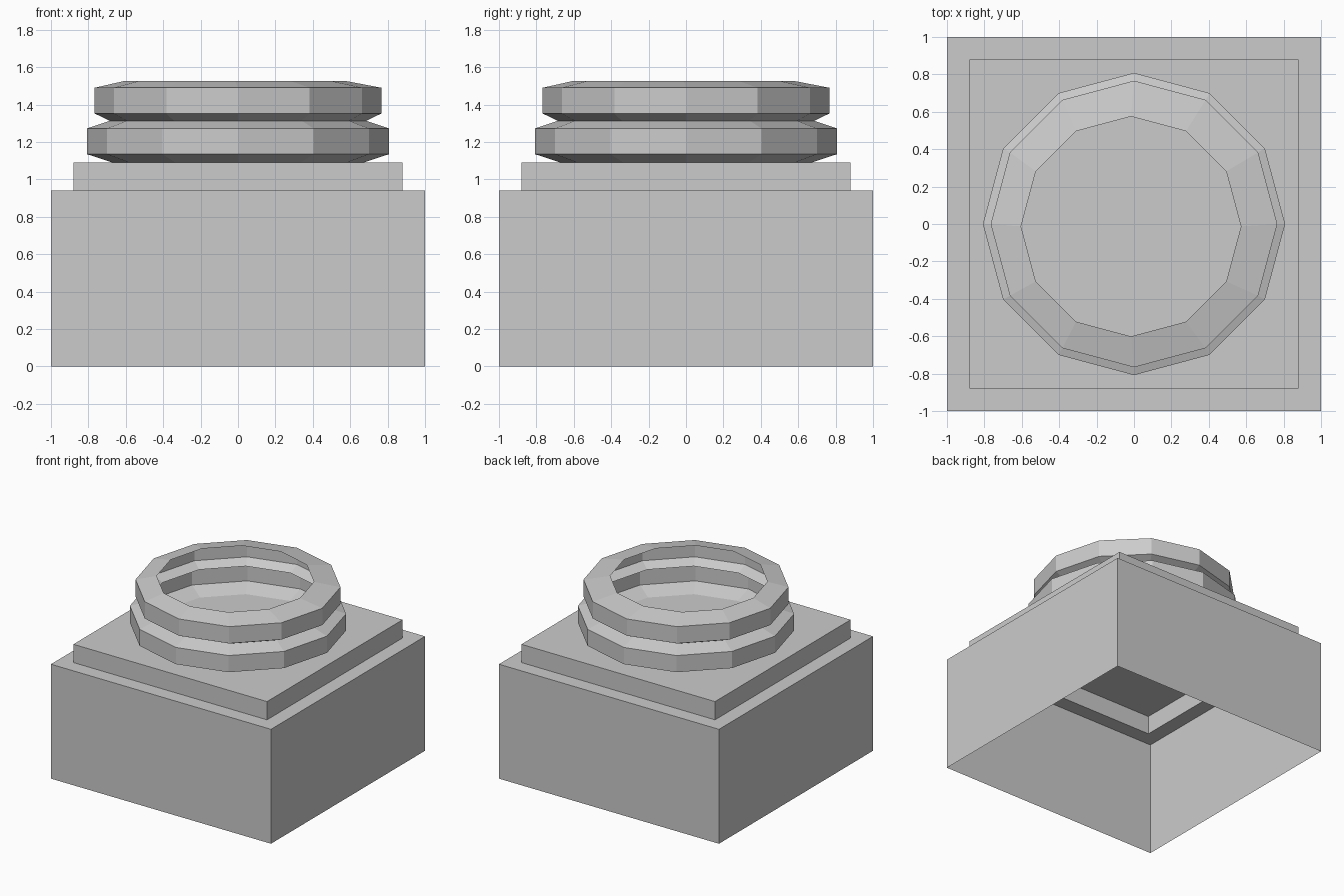
import bpy, math

if "Cube" in bpy.data.objects:
    bpy.data.objects.remove(bpy.data.objects["Cube"])

stone = bpy.data.materials.new("grey_stone")
stone.diffuse_color = (0.6, 0.6, 0.6, 1)
stone.use_nodes = True
stone.node_tree.nodes["Principled BSDF"].inputs["Base Color"].default_value = stone.diffuse_color


def loft(name, rings, sides, cap_top=False, turn=0.0):
    """Open shell through rings of (radius, z, centre x, centre y)."""
    verts, faces = [], []
    for r, z, cx, cy in rings:
        for i in range(sides):
            a = turn + 2 * math.pi * i / sides
            verts.append((cx + r * math.cos(a), cy + r * math.sin(a), z))
    for k in range(len(rings) - 1):
        for i in range(sides):
            j = (i + 1) % sides
            faces.append((k * sides + i, k * sides + j,
                          (k + 1) * sides + j, (k + 1) * sides + i))
    if cap_top:
        faces.append(tuple(range((len(rings) - 1) * sides, len(rings) * sides)))
    mesh = bpy.data.meshes.new(name)
    mesh.from_pydata(verts, [], faces)
    mesh.materials.append(stone)
    obj = bpy.data.objects.new(name, mesh)
    bpy.context.collection.objects.link(obj)
    return obj


# Square stepped plinth, hollow and open underneath
R2 = math.sqrt(2)
loft("plinth", [(1.0 * R2, 0, 0, 0), (1.0 * R2, 0.94, 0, 0),
                (0.88 * R2, 0.94, 0, 0), (0.88 * R2, 1.09, 0, 0)],
     4, cap_top=True, turn=math.pi / 4)

# Twelve-sided double moulding, a thin shell open at the top
loft("ring_moulding", [(0.67, 1.09, 0, 0), (0.808, 1.135, 0, 0),
                       (0.808, 1.272, 0, 0), (0.685, 1.313, 0, 0),
                       (0.766, 1.352, 0, 0), (0.766, 1.49, 0, 0),
                       (0.588, 1.527, -0.016, -0.013)], 12)
